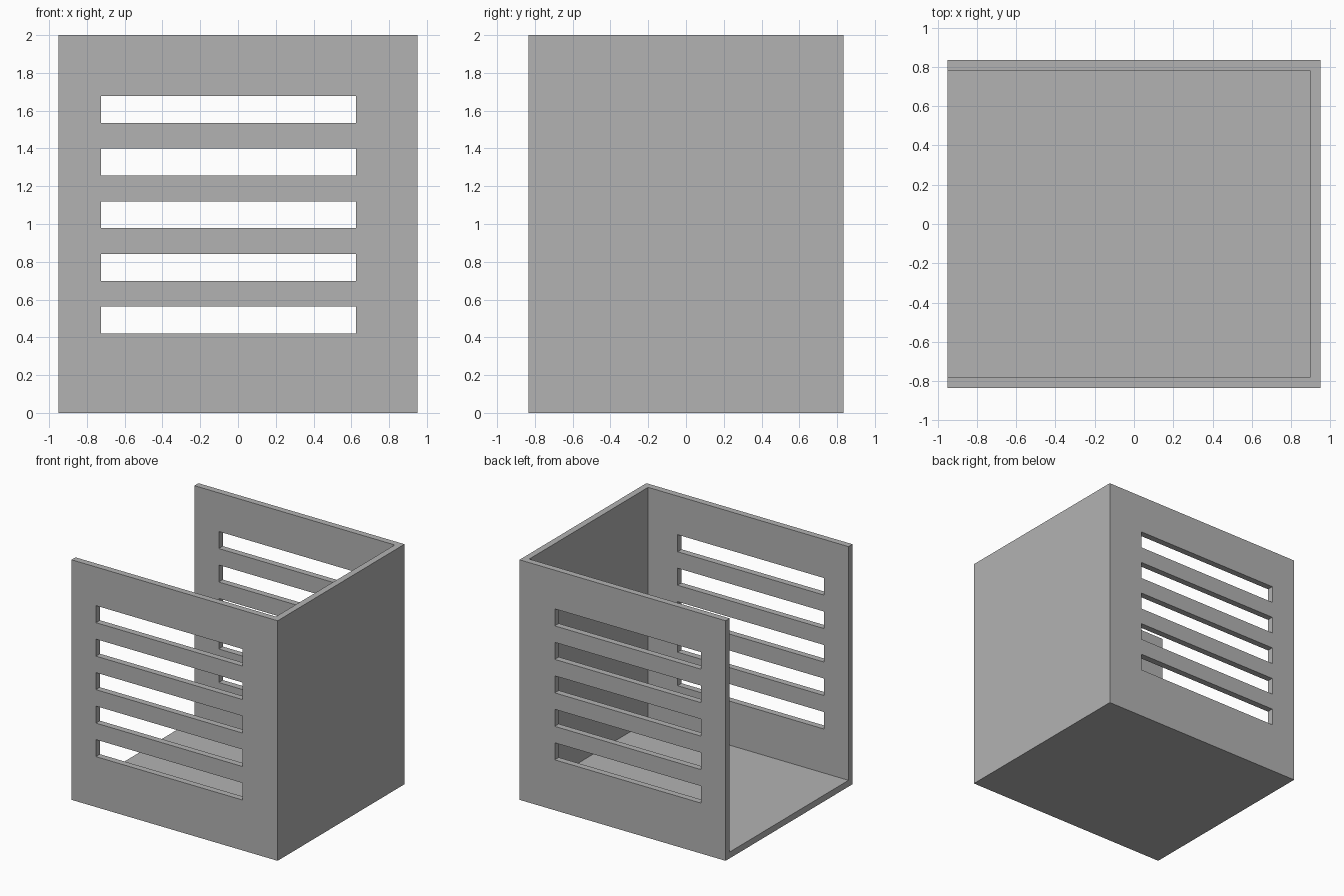
import bpy

if "Cube" in bpy.data.objects:
    bpy.data.objects.remove(bpy.data.objects["Cube"], do_unlink=True)

# Overall size and wall thickness
HX, HY, H, T = 0.95, 0.835, 2.0, 0.053

grey = bpy.data.materials.new("plain grey")
grey.use_nodes = True
colour = (0.45, 0.45, 0.45, 1)
grey.diffuse_color = colour
grey.node_tree.nodes["Principled BSDF"].inputs["Base Color"].default_value = colour


def box(name, low, high):
    """Axis-aligned box between two corners."""
    centre = [(a + b) / 2 for a, b in zip(low, high)]
    bpy.ops.mesh.primitive_cube_add(size=1, location=centre)
    ob = bpy.context.object
    ob.name = name
    ob.scale = [b - a for a, b in zip(low, high)]
    bpy.ops.object.transform_apply(location=True, rotation=False, scale=True)
    ob.data.materials.append(grey)
    return ob


def cut(target, cutter):
    """Subtract the cutter and remove it."""
    mod = target.modifiers.new("cut", "BOOLEAN")
    mod.operation = "DIFFERENCE"
    mod.solver = "EXACT"
    mod.object = cutter
    cutter.hide_render = True
    bpy.context.view_layer.objects.active = target
    bpy.ops.object.modifier_apply(modifier=mod.name)
    bpy.data.objects.remove(cutter, do_unlink=True)


# Box shell, open at the top and on the right side
shell = box("slotted_box", (-HX, -HY, 0), (HX, HY, H))
cut(shell, box("cavity", (-HX - 1, -HY + T, T), (HX - T, HY - T, H + 1)))

# Five ventilation slots through the front and back walls
for i in range(5):
    z = 0.42 + i * 0.279
    cut(shell, box("slot", (-0.725, -1, z), (0.625, 1, z + 0.142)))
